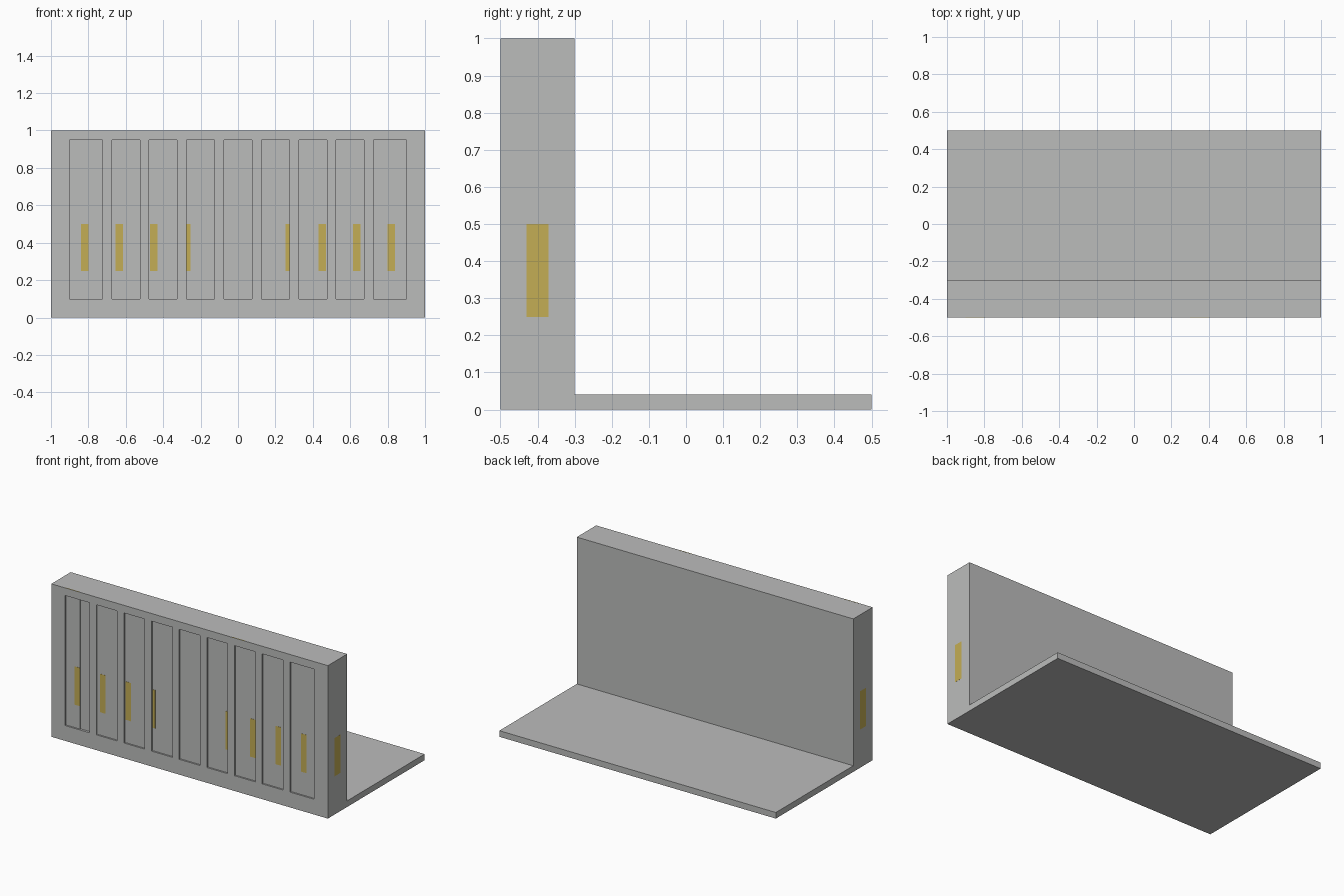
import bpy, bmesh
from mathutils import Vector

if "Cube" in bpy.data.objects:
    bpy.data.objects.remove(bpy.data.objects["Cube"])


def material(name, rgb):
    m = bpy.data.materials.new(name)
    m.diffuse_color = (*rgb, 1)
    m.use_nodes = True
    m.node_tree.nodes["Principled BSDF"].inputs["Base Color"].default_value = m.diffuse_color
    return m


grey = material("concrete_grey", (0.5, 0.505, 0.5))
yellow = material("lamp_yellow", (0.55, 0.42, 0.09))


def prisms(name, profiles, extrude, mat):
    """Extrude each closed profile by a vector, all in one object."""
    bm = bmesh.new()
    for pts in profiles:
        face = bm.faces.new([bm.verts.new(p) for p in pts])
        out = bmesh.ops.extrude_face_region(bm, geom=[face], use_keep_orig=True)
        moved = [v for v in out["geom"] if isinstance(v, bmesh.types.BMVert)]
        bmesh.ops.translate(bm, verts=moved, vec=Vector(extrude))
    bmesh.ops.recalc_face_normals(bm, faces=bm.faces)
    me = bpy.data.meshes.new(name)
    bm.to_mesh(me)
    bm.free()
    me.materials.append(mat)
    ob = bpy.data.objects.new(name, me)
    bpy.context.collection.objects.link(ob)
    return ob


def rect(x0, x1, y0, y1, z):
    return [(x0, y0, z), (x1, y0, z), (x1, y1, z), (x0, y1, z)]


# Wall and floor slab as one L-shaped profile
wall = prisms("wall_and_floor",
              [[(-1, y, z) for y, z in ((-0.5, 0), (0.5, 0), (0.5, 0.04),
                                        (-0.3, 0.04), (-0.3, 1), (-0.5, 1))]],
              (2, 0, 0), grey)

# Nine shallow recesses between ribs; the first one has a small step
BACK = -0.49
panels = [[(-0.9, -0.52, 0.1), (-0.725, -0.52, 0.1), (-0.725, BACK + 0.005, 0.1),
           (-0.8, BACK + 0.005, 0.1), (-0.8, BACK, 0.1), (-0.9, BACK, 0.1)]]
for i in range(1, 9):
    c = -0.8 + 0.2 * i
    right = 0.9 if i == 8 else c + 0.075
    panels.append(rect(c - 0.075, right, -0.52, BACK, 0.1))
cutter = prisms("recess_cutter", panels, (0, 0, 0.85), grey)

cut = wall.modifiers.new("recesses", "BOOLEAN")
cut.operation = "DIFFERENCE"
cut.solver = "EXACT"
cut.object = cutter
bpy.context.view_layer.objects.active = wall
bpy.ops.object.modifier_apply(modifier=cut.name)
bpy.data.objects.remove(cutter)

# Yellow light strips inside the recesses, mirrored left and right
strips = []
for a, b in ((0.255, 0.275), (0.43, 0.47), (0.615, 0.655), (0.80, 0.84)):
    for x0, x1 in ((a, b), (-b, -a)):
        strips.append(rect(x0, x1, BACK - 0.001, BACK + 0.002, 0.25))
prisms("front_light_strips", strips, (0, 0, 0.25), yellow)

# Yellow light strips on the two wall ends
prisms("end_light_strips",
       [rect(s - 0.0005, s + 0.0005, -0.43, -0.37, 0.25) for s in (-1, 1)],
       (0, 0, 0.25), yellow)

# Thin yellow slivers along the top front edge
prisms("top_edge_slivers",
       [rect(x, x + 0.1, -0.5, -0.496, 0.9995) for x in (-0.9, 0.3)],
       (0, 0, 0.001), yellow)
